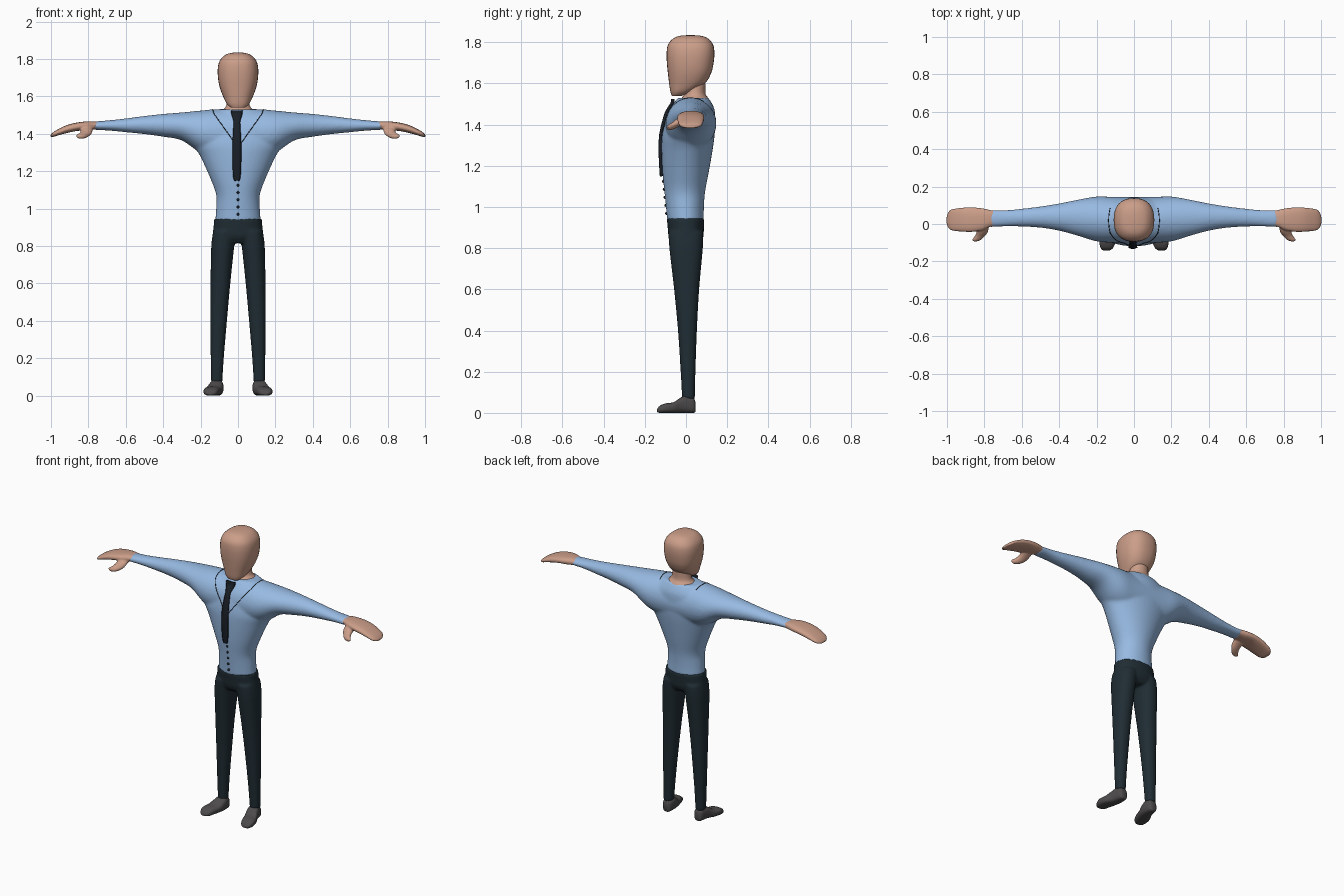
import bpy, bmesh, math
from mathutils import Vector
from mathutils.bvhtree import BVHTree

if "Cube" in bpy.data.objects:
    bpy.data.objects.remove(bpy.data.objects["Cube"])


def material(name, rgb):
    m = bpy.data.materials.new(name)
    m.diffuse_color = (*rgb, 1)
    m.use_nodes = True
    m.node_tree.nodes["Principled BSDF"].inputs["Base Color"].default_value = m.diffuse_color
    return m


SKIN = material("skin", (0.60, 0.34, 0.25))
SHIRT = material("shirt_blue", (0.31, 0.49, 0.76))
NAVY = material("trouser_navy", (0.014, 0.026, 0.034))
BLACK = material("tie_black", (0.010, 0.014, 0.020))
GREY = material("shoe_grey", (0.075, 0.07, 0.07))


def spline(rows, steps):
    """Catmull-Rom interpolation through the section rows."""
    out = []
    for i in range(len(rows) - 1):
        a, b, c, d = (rows[max(i - 1, 0)], rows[i], rows[i + 1],
                      rows[min(i + 2, len(rows) - 1)])
        for s in range(steps):
            t = s / steps
            out.append([0.5 * (2 * q + (r - p) * t + (2 * p - 5 * q + 4 * r - u) * t * t
                               + (3 * q - p - 3 * r + u) * t ** 3)
                        for p, q, r, u in zip(a, b, c, d)])
    return out + [list(rows[-1])]


def loft(bm, axis, rows, sides=28, power=2.0, steps=4, flip=1):
    """Skin oval sections; row = position, low/high of the two other axes."""
    rings = []
    for t, a0, a1, b0, b1 in spline(rows, steps):
        ring = []
        for k in range(sides):
            ang = 2 * math.pi * k / sides
            c, s = math.cos(ang), math.sin(ang)
            a = (a0 + a1) / 2 + (a1 - a0) / 2 * math.copysign(abs(c) ** (2 / power), c)
            b = (b0 + b1) / 2 + (b1 - b0) / 2 * math.copysign(abs(s) ** (2 / power), s)
            x, y, z = {"x": (t, a, b), "y": (a, t, b), "z": (a, b, t)}[axis]
            ring.append(bm.verts.new((x * flip, y, z)))
        rings.append(ring)
    for lo, hi in zip(rings, rings[1:]):
        for k in range(sides):
            j = (k + 1) % sides
            bm.faces.new((lo[k], lo[j], hi[j], hi[k]))
    bm.faces.new(rings[0])
    bm.faces.new(rings[-1])


def finish(bm, name, mat, voxel=0, smooth=6, angle=50):
    bmesh.ops.recalc_face_normals(bm, faces=bm.faces)
    me = bpy.data.meshes.new(name)
    bm.to_mesh(me)
    bm.free()
    ob = bpy.data.objects.new(name, me)
    bpy.context.collection.objects.link(ob)
    me.materials.append(mat)
    bpy.ops.object.select_all(action="DESELECT")
    ob.select_set(True)
    bpy.context.view_layer.objects.active = ob
    if voxel:  # fuse overlapping lofts into one soft surface
        r = ob.modifiers.new("fuse", "REMESH")
        r.mode, r.voxel_size = "VOXEL", voxel
        s = ob.modifiers.new("soften", "SMOOTH")
        s.factor, s.iterations = 0.5, smooth
        for m in ("fuse", "soften"):
            bpy.ops.object.modifier_apply(modifier=m)
    bpy.ops.object.shade_smooth_by_angle(angle=math.radians(angle))
    return ob


def sym(rows):
    """Rows given as z, half width, y low, y high."""
    return [(z, -w, w, y0, y1) for z, w, y0, y1 in rows]


# Shirt: torso fused with both sleeves
bm = bmesh.new()
loft(bm, "z", sym([(0.93, .122, -.091, .087), (1.0, .117, -.097, .087), (1.075, .117, -.105, .093),
                   (1.166, .15, -.114, .11), (1.28, .202, -.119, .13), (1.35, .243, -.116, .139),
                   (1.42, .235, -.10, .143), (1.48, .19, -.076, .137), (1.53, .12, -.04, .11)]), 40)
sleeve = [(.1, -.10, .145, 1.27, 1.532), (.2, -.093, .147, 1.298, 1.524), (.3, -.063, .13, 1.364, 1.514),
          (.4, -.036, .11, 1.384, 1.506), (.5, -.02, .094, 1.398, 1.495), (.6, -.014, .082, 1.408, 1.482),
          (.69, -.014, .074, 1.417, 1.472), (.768, -.017, .074, 1.42, 1.466)]
loft(bm, "x", [(-r[0], *r[1:]) for r in reversed(sleeve)] + sleeve, 32)
shirt = finish(bm, "shirt", SHIRT, 0.008, 8)

# Trousers: hips fused with both legs
bm = bmesh.new()
loft(bm, "z", sym([(.815, .125, -.06, .06), (.85, .136, -.083, .083),
                   (.90, .131, -.089, .087), (.945, .127, -.093, .089)]), 40, 2.2)
for side in (1, -1):
    loft(bm, "z", [(.07, .084, .144, -.019, .043), (.2, .076, .146, -.026, .046),
                   (.4, .059, .148, -.039, .053), (.6, .041, .147, -.058, .064),
                   (.8, .02, .143, -.081, .082), (.88, .01, .132, -.085, .084)], 28, 2.2, flip=side)
finish(bm, "trousers", NAVY, 0.007, 4)

# Head
bm = bmesh.new()
loft(bm, "z", sym([(1.54, .038, -.069, -.02), (1.56, .06, -.076, .03), (1.60, .08, -.082, .092),
                   (1.65, .098, -.088, .122), (1.70, .107, -.093, .134), (1.75, .108, -.094, .138),
                   (1.79, .098, -.087, .131), (1.82, .07, -.06, .105), (1.832, .036, -.025, .07),
                   (1.835, .004, .018, .026)]), 32, 2.4)
finish(bm, "head", SKIN)

# Neck
bm = bmesh.new()
loft(bm, "z", sym([(1.49, .12, -.045, .13), (1.525, .085, -.025, .112), (1.55, .063, -.008, .095),
                   (1.60, .056, -.01, .095)]))
finish(bm, "neck", SKIN)

for side, tag in ((1, "left"), (-1, "right")):
    # Mitten hand with thumb
    bm = bmesh.new()
    loft(bm, "x", [(.74, -.008, .068, 1.426, 1.462), (.775, -.018, .076, 1.422, 1.466),
                   (.81, -.034, .084, 1.418, 1.466), (.86, -.042, .089, 1.415, 1.46),
                   (.91, -.042, .088, 1.405, 1.448), (.955, -.038, .083, 1.393, 1.428),
                   (.985, -.03, .074, 1.384, 1.410), (1.002, -.006, .045, 1.383, 1.394)],
         24, 2.5, flip=side)
    loft(bm, "y", [(-.094, .842, .856, 1.381, 1.392), (-.085, .818, .866, 1.373, 1.401),
                   (-.065, .798, .852, 1.376, 1.412), (-.04, .78, .842, 1.388, 1.432),
                   (0, .775, .845, 1.415, 1.452)], 20, flip=side)
    finish(bm, tag + "_hand", SKIN, 0.005, 4)

    # Shoe, toe turned slightly outward
    bm = bmesh.new()
    loft(bm, "y", [(.046, .098, .128, .006, .05), (.036, .085, .14, 0, .074), (.0, .078, .15, 0, .085),
                   (-.03, .08, .16, 0, .072), (-.06, .088, .175, 0, .052), (-.1, .1, .184, 0, .046),
                   (-.128, .112, .178, 0, .034), (-.142, .13, .165, .004, .016)], 28, 2.8, flip=side)
    finish(bm, tag + "_shoe", GREY)

# Surface lookup so the trim follows the shirt
bvh = BVHTree.FromObject(shirt, bpy.context.evaluated_depsgraph_get())


def front_y(x, z):
    hit = bvh.ray_cast(Vector((x, -1, z)), Vector((0, 1, 0)))[0]
    return hit.y if hit else -.04


def seam(name, pts):
    cu = bpy.data.curves.new(name, "CURVE")
    cu.dimensions, cu.bevel_depth, cu.bevel_resolution = "3D", .0022, 1
    sp = cu.splines.new("POLY")
    sp.points.add(len(pts) - 1)
    for p, co in zip(sp.points, pts):
        p.co = (*co, 1)
    cu.materials.append(BLACK)
    bpy.context.collection.objects.link(bpy.data.objects.new(name, cu))


# Collar seams: lapel line down the chest, then over the shoulder
for side, tag in ((1, "left"), (-1, "right")):
    pts = []
    for i in range(17):
        t = i / 16
        x, z = side * (.006 + .122 * t), 1.335 + .172 * t
        pts.append((x, front_y(x, z), z))
    y_start = pts[-1][1]
    for i in range(1, 9):
        x, y = side * (.128 + .008 * math.sin(i / 8 * math.pi)), y_start + (.085 - y_start) * i / 8
        hit = bvh.ray_cast(Vector((x, y, 3)), Vector((0, 0, -1)))[0]
        if hit:
            pts.append(tuple(hit))
    seam(tag + "_collar_seam", pts)

# Tie: knot flaring at the top, blade widening towards the tip
bm = bmesh.new()
rows = spline([(1.525, .03), (1.50, .027), (1.465, .016), (1.44, .016), (1.35, .021),
               (1.25, .021), (1.17, .017), (1.15, .009)], 3)
prev = None
for z, w in rows:
    y = front_y(0, min(z, 1.505)) - .003
    cur = [bm.verts.new((-.006 + w * k, y - .006 * (1 - k * k), z)) for k in (-1, -.5, 0, .5, 1)]
    if prev:
        for k in range(4):
            bm.faces.new((prev[k], cur[k], cur[k + 1], prev[k + 1]))
    prev = cur
tie = finish(bm, "tie", BLACK)
sol = tie.modifiers.new("thickness", "SOLIDIFY")
sol.thickness, sol.offset = .012, 0

# Shirt buttons
bm = bmesh.new()
for i in range(5):
    z = 1.125 - .039 * i
    ret = bmesh.ops.create_uvsphere(bm, u_segments=10, v_segments=6, radius=.0075)
    bmesh.ops.translate(bm, verts=ret["verts"], vec=(0, front_y(0, z), z))
finish(bm, "shirt_buttons", BLACK)
